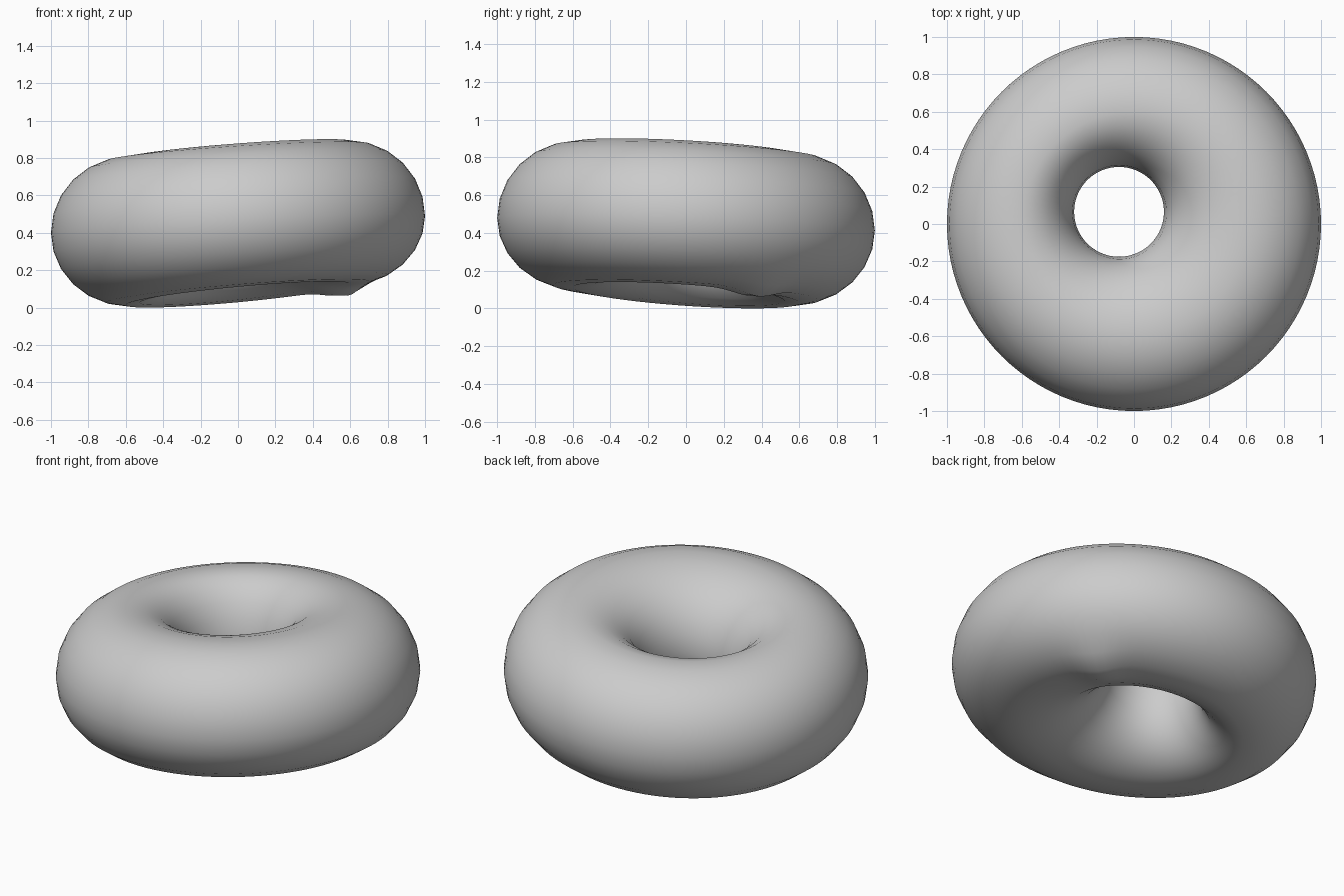
import bpy, bmesh
from math import sin, cos, pi, exp, sqrt

if "Cube" in bpy.data.objects:
    bpy.data.objects.remove(bpy.data.objects["Cube"])

SEG, TUBE = 96, 24
RING, THICK = 0.6, 0.4
HOLE_X, HOLE_Y, HOLE_R = -0.08, 0.065, 0.24


def hole_radius(c, s):
    # distance from the origin to the off-centre round hole
    d = c * HOLE_X + s * HOLE_Y
    return d + sqrt(d * d - HOLE_X ** 2 - HOLE_Y ** 2 + HOLE_R ** 2)


def ring_point(phi, theta):
    c, s = cos(phi), sin(phi)
    tilt = RING * (0.075 * c - 0.055 * s)
    ct, st = cos(theta), sin(theta)
    r = RING + ct * (THICK if ct > 0 else RING - hole_radius(c, s))
    mid = 0.445 + tilt
    height = 0.4 if st > 0 else mid - (0.07 + 1.25 * tilt)
    x, y, z = r * c, r * s, mid + st * height
    # small dent pulled down on the underside
    if st < 0:
        z += 0.045 * st * exp(-((x - 0.58) ** 2 + (y - 0.38) ** 2) / 0.018)
    return x, y, z


# Lumpy, slightly tilted ring
bm = bmesh.new()
rows = [[bm.verts.new(ring_point(2 * pi * i / SEG, 2 * pi * j / TUBE))
         for j in range(TUBE)] for i in range(SEG)]
for i in range(SEG):
    a, b = rows[i], rows[(i + 1) % SEG]
    for j in range(TUBE):
        k = (j + 1) % TUBE
        bm.faces.new((a[j], b[j], b[k], a[k])).smooth = True
bmesh.ops.recalc_face_normals(bm, faces=bm.faces)
mesh = bpy.data.meshes.new("ring_dough")
bm.to_mesh(mesh)
bm.free()
bpy.context.collection.objects.link(bpy.data.objects.new("ring_dough", mesh))
